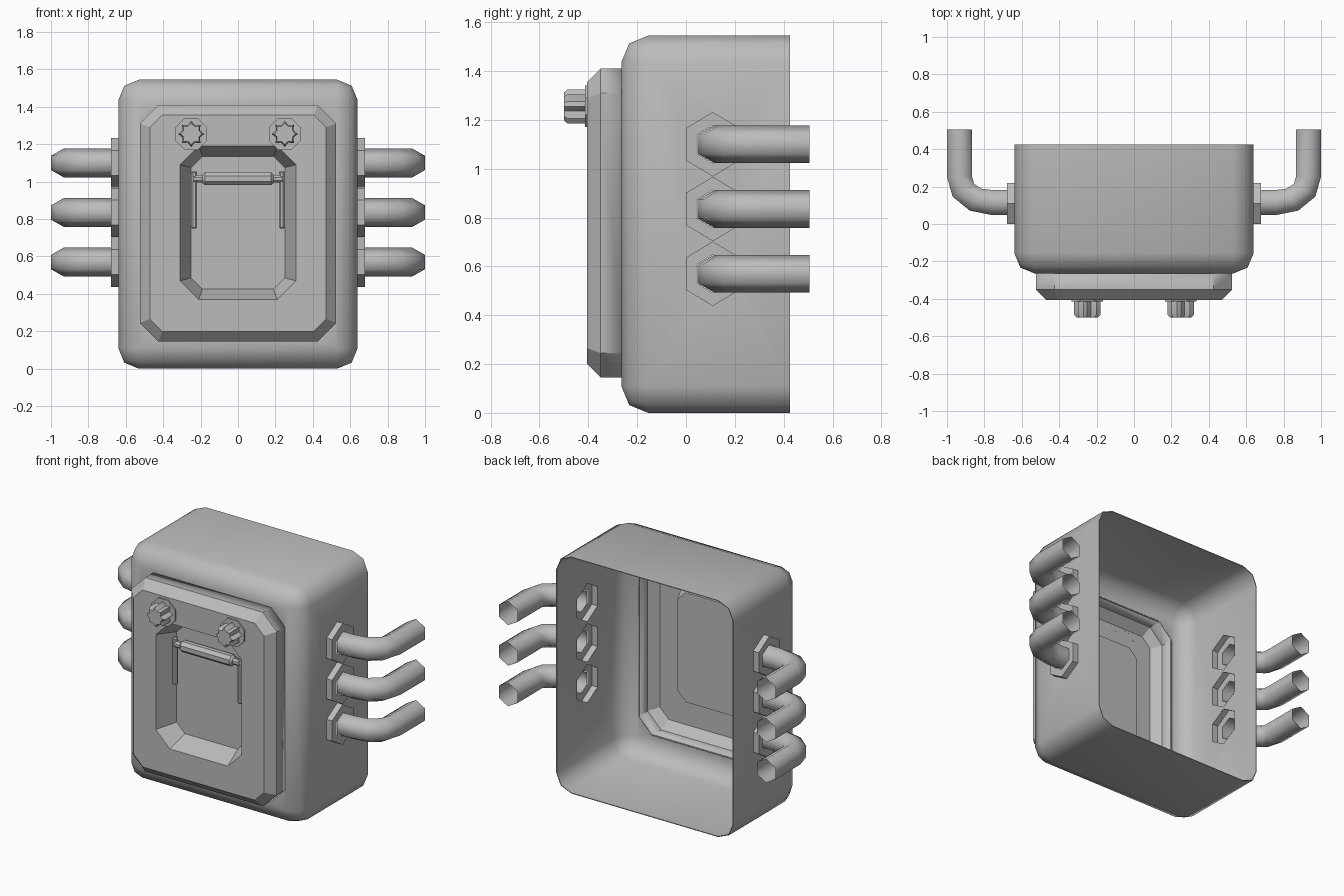
import bpy, bmesh
from math import sin, cos, pi, radians
from mathutils import Vector

if "Cube" in bpy.data.objects:
    bpy.data.objects.remove(bpy.data.objects["Cube"])

grey = bpy.data.materials.new("plain grey")
grey.use_nodes = True
COLOUR = (0.5, 0.5, 0.5, 1)
grey.diffuse_color = COLOUR
grey.node_tree.nodes["Principled BSDF"].inputs["Base Color"].default_value = COLOUR


def finish(name, bm, angle=30):
    mesh = bpy.data.meshes.new(name)
    bm.to_mesh(mesh)
    bm.free()
    mesh.materials.append(grey)
    obj = bpy.data.objects.new(name, mesh)
    bpy.context.collection.objects.link(obj)
    shade(obj, angle)
    return obj


def shade(obj, angle):
    bpy.ops.object.select_all(action='DESELECT')
    obj.select_set(True)
    bpy.context.view_layer.objects.active = obj
    bpy.ops.object.shade_smooth_by_angle(angle=radians(angle))


def loft(name, loops, start=False, end=False, angle=30):
    """Skin a list of equal-length point loops, with optional end caps."""
    bm = bmesh.new()
    rings = [[bm.verts.new(p) for p in loop] for loop in loops]
    n = len(rings[0])
    for a, b in zip(rings, rings[1:]):
        for i in range(n):
            j = (i + 1) % n
            bm.faces.new((a[i], a[j], b[j], b[i]))
    if start:
        bm.faces.new(rings[0][::-1])
    if end:
        bm.faces.new(rings[-1])
    return finish(name, bm, angle)


def panel(y, half, low, high, cut):
    """Rectangle with cut corners, facing the front."""
    x, c = half, cut
    pts = [(x - c, low), (x, low + c), (x, high - c), (x - c, high)]
    pts += [(-px, pz) for px, pz in reversed(pts)]
    return [(px, y, pz) for px, pz in pts]


def disc(y, r, x, z, n=8, inner=None):
    """Ring of points facing the front; inner makes it star shaped."""
    out = []
    for i in range(n):
        rr = inner if inner and i % 2 else r
        a = 2 * pi * (i + (0 if inner else 0.5)) / n
        out.append((x + rr * cos(a), y, z + rr * sin(a)))
    return out


def hexagon(x, y, z, flat, point):
    """Hexagon facing sideways with a corner at the top."""
    pts = [(flat, -point / 2), (flat, point / 2), (0, point),
           (-flat, point / 2), (-flat, -point / 2), (0, -point)]
    return [(x, y + a, z + b) for a, b in pts]


def rod(name, a, b, r, n=8):
    a, b = Vector(a), Vector(b)
    d = (b - a).normalized()
    u = d.orthogonal().normalized()
    v = d.cross(u)
    ring = [(u * cos(t) + v * sin(t)) for t in [2 * pi * (i + 0.5) / n for i in range(n)]]
    bevel = r * 0.35
    stations = [(a, r - bevel), (a + d * bevel, r), (b - d * bevel, r), (b, r - bevel)]
    return loft(name, [[c + p * s for p in ring] for c, s in stations], True, True, 40)


def mirror(obj):
    obj.modifiers.new("Mirror", 'MIRROR')


def thicken(obj):
    mod = obj.modifiers.new("Shell", 'SOLIDIFY')
    mod.thickness = 0.005


# Case: rounded box, open at the back
BACK, FRONT, TOP = 0.425, -0.265, 1.545
bm = bmesh.new()
bmesh.ops.create_cube(bm, size=1)
for v in bm.verts:
    v.co = (v.co.x * 1.28, BACK if v.co.y > 0 else FRONT, (v.co.z + 0.5) * TOP)
edges = [e for e in bm.edges if min(v.co.y for v in e.verts) < 0]
bmesh.ops.bevel(bm, geom=edges, offset=0.11, segments=2, profile=0.5, affect='EDGES')
bmesh.ops.delete(bm, geom=[f for f in bm.faces if f.calc_center_median().y > BACK - 0.01],
                 context='FACES')
case = finish("case", bm, 50)
thicken(case)

# Openings in the case behind the door and the pipe collars
PIPE_Y, HEIGHTS = 0.11, (0.57, 0.835, 1.1)
cutters = [loft("door_cutter", [panel(-0.1, 0.52, 0.15, 1.405, 0.095),
                                panel(-0.35, 0.52, 0.15, 1.405, 0.095)], True, True)]
for z in HEIGHTS:
    cutters.append(loft("pipe_cutter", [hexagon(-0.8, PIPE_Y, z, 0.105, 0.125),
                                        hexagon(0.8, PIPE_Y, z, 0.105, 0.125)], True, True))
for c in cutters:
    mod = case.modifiers.new("Opening", 'BOOLEAN')
    mod.operation, mod.object, mod.solver = 'DIFFERENCE', c, 'EXACT'
deps = bpy.context.evaluated_depsgraph_get()
case_mesh = bpy.data.meshes.new_from_object(case.evaluated_get(deps))
case.modifiers.clear()
case.data = case_mesh
for c in cutters:
    bpy.data.objects.remove(c)
shade(case, 50)

# Door with bevelled rim and sunken centre
door = loft("door", [panel(-0.26, 0.525, 0.145, 1.41, 0.1),
                     panel(-0.35, 0.525, 0.145, 1.41, 0.1),
                     panel(-0.405, 0.47, 0.2, 1.355, 0.065),
                     panel(-0.405, 0.31, 0.37, 1.19, 0.1),
                     panel(-0.275, 0.25, 0.425, 1.135, 0.06)], end=True, angle=20)
thicken(door)

# Bolts at the top of the door
for side, x in (("left", 0.25), ("right", -0.25)):
    z = 1.255
    loft(side + "_bolt_washer", [disc(-0.4, 0.092, x, z), disc(-0.414, 0.092, x, z),
                                 disc(-0.414, 0.06, x, z)], end=True)
    loft(side + "_bolt_head", [disc(-0.41, 0.07, x, z, 16, 0.05),
                               disc(-0.485, 0.07, x, z, 16, 0.05),
                               disc(-0.5, 0.057, x, z, 16, 0.044)], end=True)

# Handle: pin, grip and two hanging arms
PIVOT_Y, PIVOT_Z = -0.31, 1.015
rod("handle_pin", (-0.245, PIVOT_Y, PIVOT_Z), (0.245, PIVOT_Y, PIVOT_Z), 0.022)
rod("handle_grip", (-0.19, PIVOT_Y, PIVOT_Z), (0.19, PIVOT_Y, PIVOT_Z), 0.037)
mirror(rod("handle_arms", (0.235, PIVOT_Y, 0.75), (0.235, PIVOT_Y, 1.055), 0.017))

# Pipes with hexagonal collars on both sides
bend = [(0.68, 0.115, 0), (0.76, 0.115, 0), (0.845, 0.13, 30), (0.912, 0.18, 60),
        (0.932, 0.25, 90), (0.932, 0.505, 90)]
for name, z in zip(("lower", "middle", "upper"), HEIGHTS):
    mirror(loft(name + "_collars", [hexagon(0.635, PIPE_Y, z, 0.11, 0.132),
                                    hexagon(0.68, PIPE_Y, z, 0.11, 0.132),
                                    hexagon(0.68, PIPE_Y, z, 0.066, 0.077)]))
    loops = []
    for x, y, turn in bend:
        t = radians(turn)
        loops.append([(x - a * sin(t), y + a * cos(t), z + b)
                      for _, a, b in hexagon(0, 0, 0, 0.067, 0.077)])
    mirror(loft(name + "_pipes", loops, angle=65))
